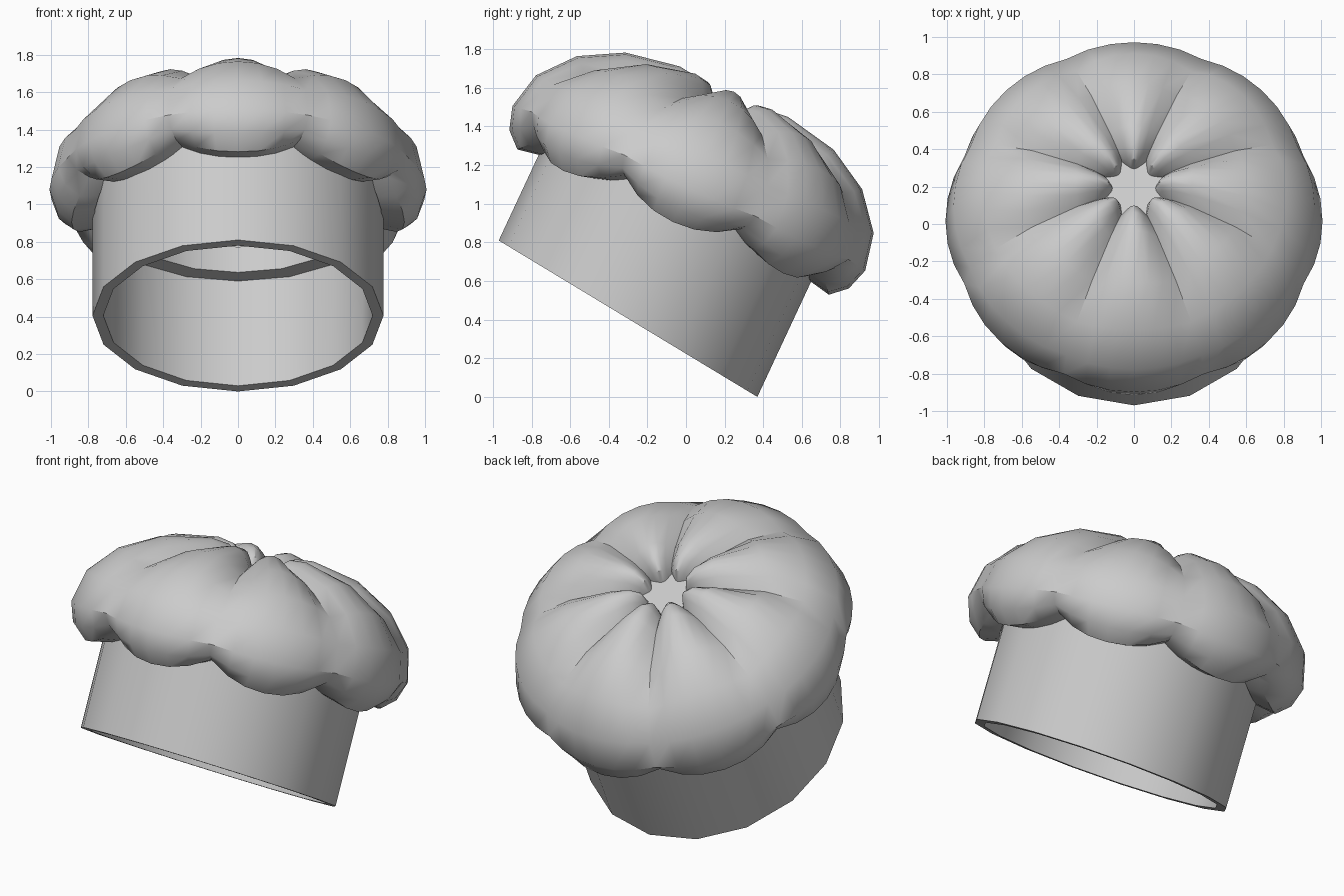
import bpy, bmesh
from math import sin, cos, pi, radians

if "Cube" in bpy.data.objects:
    bpy.data.objects.remove(bpy.data.objects["Cube"])

TILT = radians(25)
SHIFT = -0.443      # hat axis offset along its own tilted y


def lathe(name, rows, count, point, cap=False, close=False, flip=False):
    """Skin rings of `count` points; point(row, i) gives (radius, height)."""
    bm = bmesh.new()
    rings = []
    for row in rows:
        ring = []
        for i in range(count):
            a = 2 * pi * i / count
            r, h = point(row, i, a)
            ring.append(bm.verts.new((r * sin(a), -r * cos(a), h)))
        rings.append(ring)
    pairs = list(zip(rings, rings[1:]))
    if close:
        pairs.append((rings[-1], rings[0]))
    for lo, hi in pairs:
        for i in range(count):
            j = (i + 1) % count
            bm.faces.new((lo[i], lo[j], hi[j], hi[i]))
    if cap:
        bm.faces.new(rings[-1])
    if flip:
        bmesh.ops.reverse_faces(bm, faces=bm.faces[:])
    mesh = bpy.data.meshes.new(name)
    bm.to_mesh(mesh)
    bm.free()
    obj = bpy.data.objects.new(name, mesh)
    bpy.context.collection.objects.link(obj)
    obj.rotation_euler = (-TILT, 0, 0)
    obj.location = (0, SHIFT * cos(TILT), -SHIFT * sin(TILT))
    bpy.context.view_layer.objects.active = obj
    obj.select_set(True)
    bpy.ops.object.shade_smooth_by_angle(angle=radians(34))
    obj.select_set(False)
    return obj


# Headband: 16 sided tube with a slanted lower rim (height None = slanted)
def band_point(row, i, a):
    r, h = row
    return r, (0.24 + 0.108 * r * cos(a) if h is None else h)


lathe("headband",
      [(0.72, None), (0.778, None), (0.778, 0.93), (0.61, 0.93), (0.61, 0.78), (0.72, 0.78)],
      16, band_point, close=True)

# Puffed crown: profile at lobe centre and at the crease between lobes
SEG, LOBES = 6, 8
crown_rows = [
    ((0.77, 0.815), (0.77, 0.90)),
    ((0.89, 0.792), (0.86, 0.905)),
    ((0.97, 0.865), (0.935, 0.935)),
    ((1.008, 0.985), (0.982, 1.00)),
    ((0.965, 1.18), (0.945, 1.165)),
    ((0.815, 1.36), (0.80, 1.295)),
    ((0.595, 1.483), (0.59, 1.395)),
    ((0.31, 1.537), (0.33, 1.44)),
    ((0.20, 1.525), (0.23, 1.435)),
    ((0.135, 1.475), (0.18, 1.42)),
    ((0.115, 1.40), (0.17, 1.40)),
]


def crown_point(row, i, a):
    t = ((i + SEG // 2) % SEG) / (SEG / 2) - 1      # -1..1 across a lobe
    f = 1 - abs(t) ** 2.1
    (rl, hl), (rc, hc) = row
    return rc + (rl - rc) * f, hc + (hl - hc) * f


lathe("puffed_crown", crown_rows, SEG * LOBES, crown_point, cap=True)

# Hollow inside of the crown, seen through the headband
lathe("crown_lining",
      [(0.61, 0.92), (0.84, 0.95), (0.88, 1.08), (0.74, 1.25), (0.5, 1.36), (0.2, 1.38)],
      32, lambda row, i, a: row, cap=True, flip=True)
